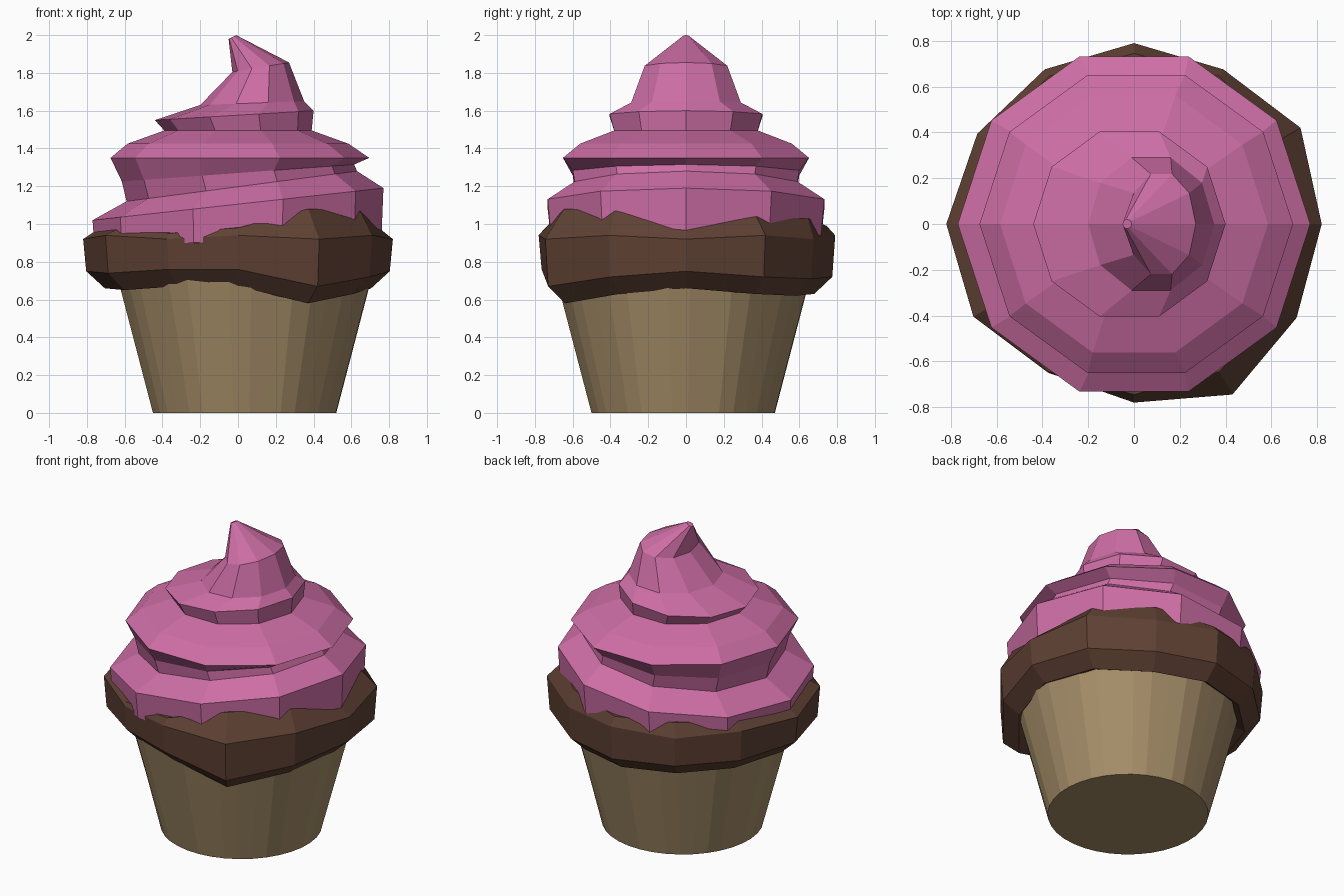
import bpy, bmesh
from math import cos, sin, tau

if "Cube" in bpy.data.objects:
    bpy.data.objects.remove(bpy.data.objects["Cube"])


def loft(name, rings, color):
    """Skin a stack of equal-sized point rings and cap both ends, flat shaded."""
    bm = bmesh.new()
    loops = [[bm.verts.new(p) for p in ring] for ring in rings]
    n = len(loops[0])
    for a, b in zip(loops, loops[1:]):
        for i in range(n):
            j = (i + 1) % n
            bm.faces.new((a[i], a[j], b[j], b[i]))
    bm.faces.new(loops[0][::-1])
    bm.faces.new(loops[-1])
    bmesh.ops.recalc_face_normals(bm, faces=bm.faces[:])
    mesh = bpy.data.meshes.new(name)
    bm.to_mesh(mesh)
    bm.free()
    mat = bpy.data.materials.new(name + "_color")
    mat.diffuse_color = color
    mat.use_nodes = True
    mat.node_tree.nodes["Principled BSDF"].inputs["Base Color"].default_value = mat.diffuse_color
    mesh.materials.append(mat)
    obj = bpy.data.objects.new(name, mesh)
    bpy.context.collection.objects.link(obj)
    return obj


# Paper cup: tapered, twelve soft flutes that open towards the top
def cup_ring(r, groove, z, n=36):
    pts = []
    for i in range(n):
        a = tau * (i + 1.3) / n
        rr = r - (groove if i % 3 == 0 else 0)
        pts.append((0.035 + rr * cos(a), -0.015 + rr * sin(a), z))
    return pts


loft("paper_cup", [cup_ring(0.486, 0.0, 0), cup_ring(0.672, 0.015, 0.71)],
     (0.38, 0.27, 0.14, 1))

# Cake: lumpy overhanging ring, uneven every 30 degrees from +x
outer = [0.82, 0.84, 0.78, 0.79, 0.78, 0.79, 0.82, 0.81, 0.75, 0.78, 0.86, 0.82]
low = [0.66, 0.63, 0.62, 0.63, 0.64, 0.65, 0.66, 0.65, 0.67, 0.67, 0.58, 0.63]
top = [0.98, 1.04, 1.03, 0.99, 1.01, 0.99, 0.97, 0.97, 0.95, 0.98, 1.08, 1.07]


def cake_ring(radius, height):
    return [(radius(i) * cos(tau * i / 12), radius(i) * sin(tau * i / 12), height(i))
            for i in range(12)]


cake = loft("cake", [
    cake_ring(lambda i: 0.60, lambda i: 0.69),
    cake_ring(lambda i: outer[i] * 0.86, lambda i: low[i]),
    cake_ring(lambda i: outer[i] * 0.98, lambda i: low[i] + 0.09),
    cake_ring(lambda i: outer[i], lambda i: 0.92 + 0.02 * (i % 2)),
    cake_ring(lambda i: 0.745, lambda i: top[i]),
    cake_ring(lambda i: 0.50, lambda i: 1.0),
], (0.115, 0.053, 0.034, 1))

# Frosting: ten-sided tilted tiers ending in a bent tip
# centre x, radius x, radius y, height, tilt along x
tiers = [
    (0.00, 0.60, 0.60, 0.88, 0),
    (0.00, 0.76, 0.75, 0.91, 0.03),
    (0.00, 0.77, 0.77, 1.105, 0.085),
    (0.02, 0.61, 0.62, 1.20, 0.08),
    (0.00, 0.615, 0.63, 1.27, 0.045),
    (0.01, 0.685, 0.685, 1.35, 0),
    (0.00, 0.585, 0.59, 1.425, 0),
    (0.00, 0.39, 0.40, 1.495, 0),
    (-0.02, 0.42, 0.425, 1.575, 0.025),
    (0.075, 0.275, 0.305, 1.64, 0.01),
    (0.12, 0.15, 0.23, 1.83, 0.025),
    (-0.03, 0.02, 0.02, 1.99, 0.01),
]
loft("frosting", [
    [(cx + rx * cos(tau * i / 10), ry * sin(tau * i / 10), z + tilt * cos(tau * i / 10))
     for i in range(10)]
    for cx, rx, ry, z, tilt in tiers
], (0.61, 0.155, 0.376, 1))
